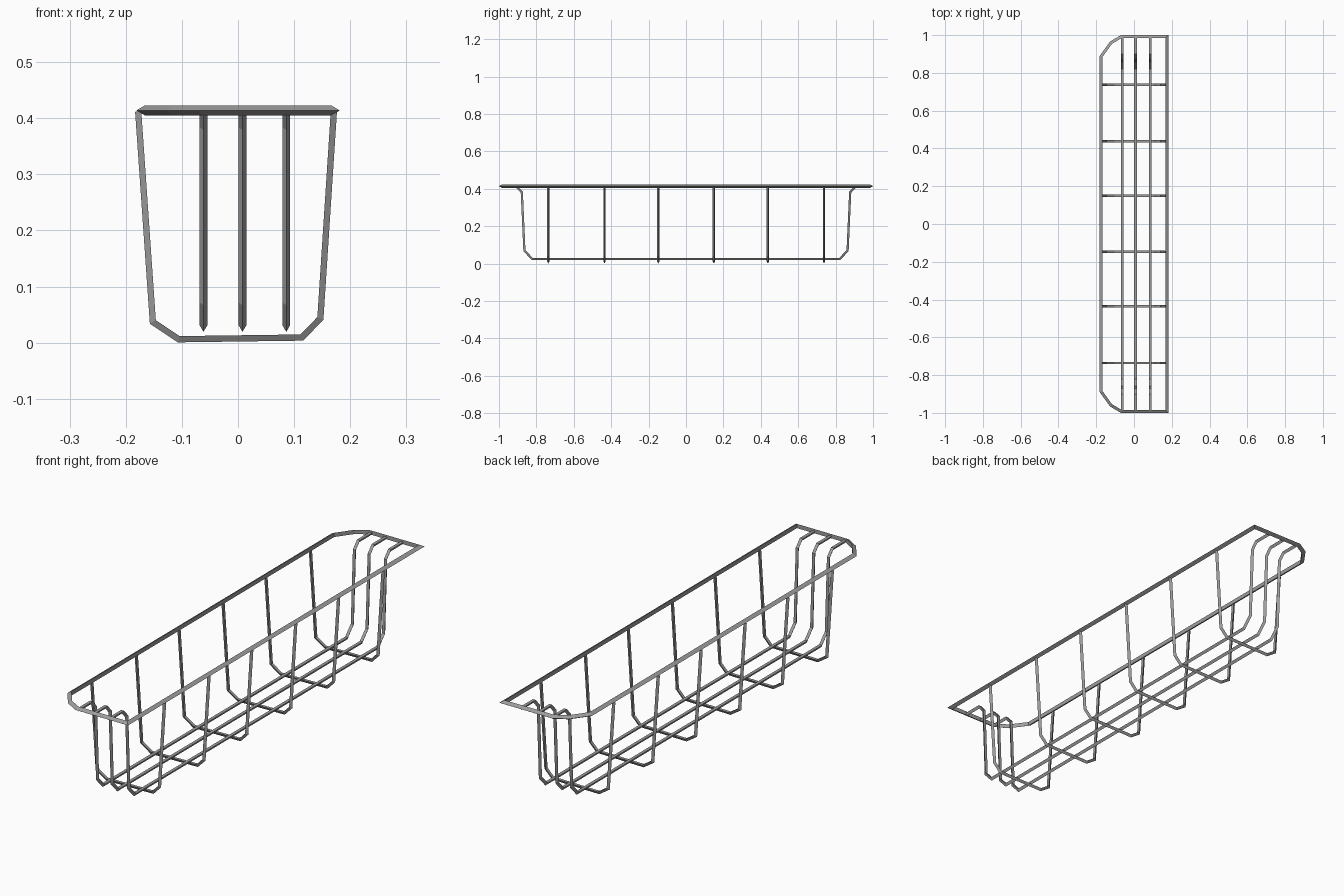
import bpy, bmesh
from mathutils import Vector

if "Cube" in bpy.data.objects:
    bpy.data.objects.remove(bpy.data.objects["Cube"], do_unlink=True)

steel = bpy.data.materials.new("grey steel")
steel.use_nodes = True
colour = (0.34, 0.34, 0.34, 1)
steel.diffuse_color = colour
steel.node_tree.nodes["Principled BSDF"].inputs["Base Color"].default_value = colour


def wire(name, points, normal, radius, closed=False):
    """Mitred triangular wire along a flat path, its ridge on the outer side."""
    pts = [Vector(p) for p in points]
    normal = Vector(normal)
    count = len(pts)
    bm = bmesh.new()
    rings = []
    for i, p in enumerate(pts):
        before = pts[i - 1] if closed or i > 0 else None
        after = pts[(i + 1) % count] if closed or i < count - 1 else None
        d_in = (p - before).normalized() if before else (after - p).normalized()
        d_out = (after - p).normalized() if after else d_in
        a, b = d_in.cross(normal), d_out.cross(normal)
        out = (a + b) / (1 + a.dot(b)) * radius
        across = normal * radius * 0.866
        rings.append([bm.verts.new(v) for v in
                      (p + out, p - out / 2 + across, p - out / 2 - across)])
    for i in range(count if closed else count - 1):
        r, s = rings[i], rings[(i + 1) % count]
        for k in range(3):
            m = (k + 1) % 3
            bm.faces.new((r[k], r[m], s[m], s[k]))
    if not closed:
        bm.faces.new(rings[0])
        bm.faces.new(rings[-1])
    bmesh.ops.recalc_face_normals(bm, faces=bm.faces)
    mesh = bpy.data.meshes.new(name)
    bm.to_mesh(mesh)
    bm.free()
    mesh.materials.append(steel)
    obj = bpy.data.objects.new(name, mesh)
    bpy.context.collection.objects.link(obj)


# Top rim, with the two corners on one long side cut off
half = [(0.171, 0.99), (-0.066, 0.99), (-0.12, 0.958), (-0.171, 0.887)]
rim = half + [(x, -y) for x, y in reversed(half)]
wire("top_rim", [(x, y, 0.414) for x, y in rim], (0, 0, 1), 0.0104, True)

# Cross ribs, slightly uneven troughs hung from the rim
rib = [(-0.176, 0.412), (-0.150, 0.038), (-0.105, 0.008),
       (0.113, 0.011), (0.145, 0.044), (0.169, 0.412)]
for i, y in enumerate((-0.736, -0.436, -0.148, 0.149, 0.438, 0.738)):
    wire(f"cross_rib_{i + 1}", [(x, y, z) for x, z in rib], (0, -1, 0), 0.0074)

# Long wires, hooked over both ends onto the rim
end = [(-0.986, 0.411), (-0.902, 0.411), (-0.876, 0.382),
       (-0.862, 0.070), (-0.822, 0.027)]
run = end + [(-y, z) for y, z in reversed(end)]
for i, x in enumerate((-0.0615, 0.008, 0.086)):
    wire(f"long_wire_{i + 1}", [(x, y, z) for y, z in run], (1, 0, 0), 0.0078)
